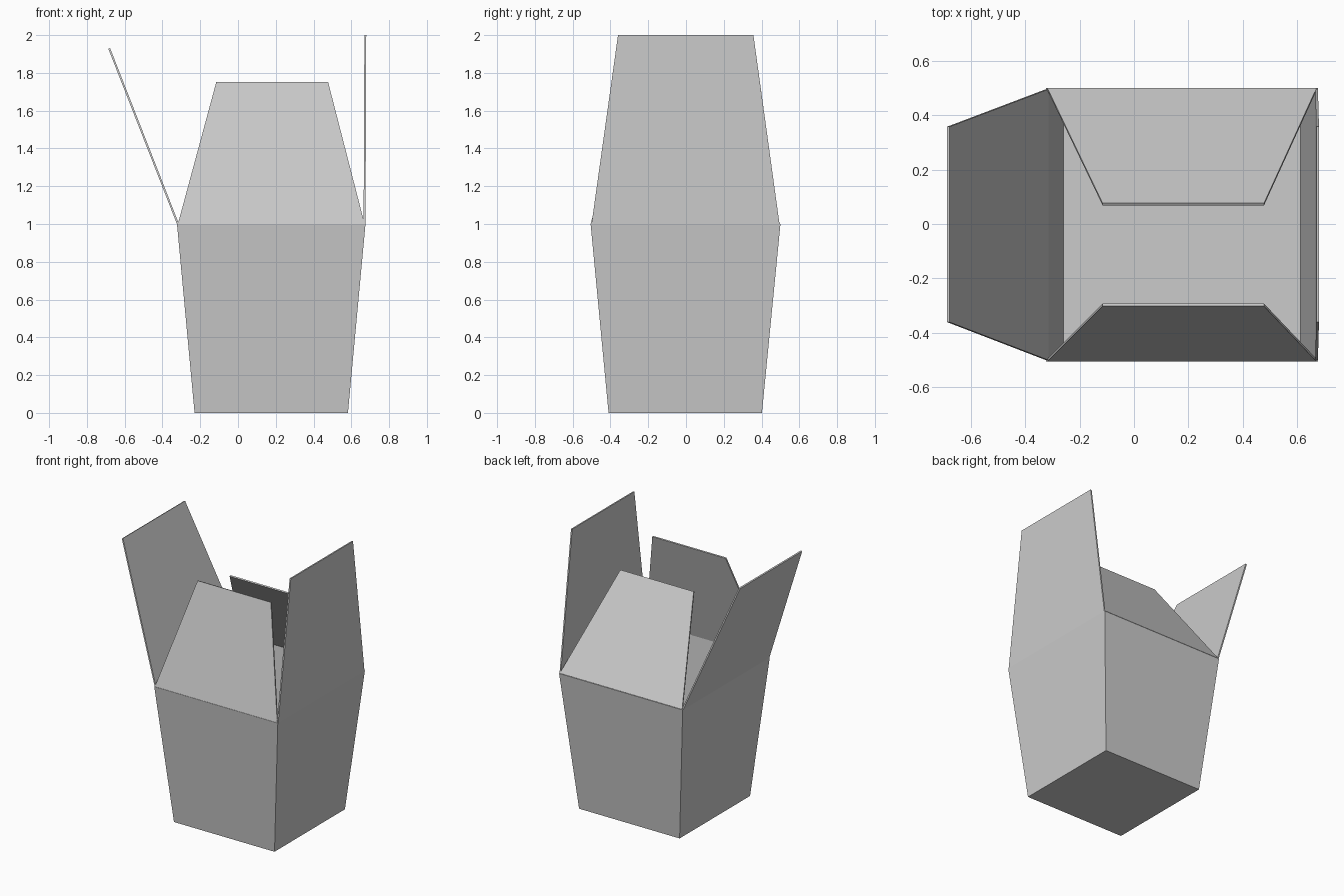
import bpy, bmesh

if "Cube" in bpy.data.objects:
    bpy.data.objects.remove(bpy.data.objects["Cube"])

THICK = 0.01


def mesh_object(name, verts, faces, offset=None):
    """Flat-faced mesh; given an offset it is thickened into card."""
    me = bpy.data.meshes.new(name)
    me.from_pydata(verts, [], faces)
    bm = bmesh.new()
    bm.from_mesh(me)
    bmesh.ops.recalc_face_normals(bm, faces=bm.faces)
    bm.to_mesh(me)
    bm.free()
    ob = bpy.data.objects.new(name, me)
    bpy.context.collection.objects.link(ob)
    if offset is not None:
        mod = ob.modifiers.new("card", 'SOLIDIFY')
        mod.thickness = THICK
        mod.offset = offset
        mod.use_even_offset = True
    return ob


def ring(z, inset=0.0):
    """Rectangle of the tapered carton at height z."""
    x0, x1 = -0.23 - 0.093 * z + inset, 0.582 + 0.093 * z - inset
    y0, y1 = -0.41 - 0.095 * z + inset, 0.402 + 0.098 * z - inset
    return [(x0, y0, z), (x1, y0, z), (x1, y1, z), (x0, y1, z)]


# Open tapered carton: base and four flaring walls
walls = [(i, (i + 1) % 4, (i + 1) % 4 + 4, i + 4) for i in range(4)]
box = mesh_object("carton_body", ring(0) + ring(1), [(3, 2, 1, 0)] + walls)
# keep the outer surface, thicken inward
me = box.data
if me.polygons[0].normal.z > 0:
    me.flip_normals()
mod = box.modifiers.new("card", 'SOLIDIFY')
mod.thickness, mod.offset, mod.use_even_offset = THICK, -1, True

# Raised inner floor
mesh_object("inner_floor", ring(0.42, THICK * 0.9), [(0, 1, 2, 3)])

# Four trapezoid flaps hinged on the rim: (hinge pair, tip pair)
rim = ring(1, THICK / 2)
flaps = {
    "front_flap": (rim[0], rim[1], (0.477, -0.297, 1.75), (-0.115, -0.297, 1.75)),
    "right_flap": (rim[1], rim[2], (0.674, 0.357, 2.0), (0.674, -0.36, 2.0)),
    "back_flap": (rim[2], rim[3], (-0.115, 0.072, 1.645), (0.477, 0.072, 1.645)),
    "left_flap": (rim[3], rim[0], (-0.682, -0.36, 1.93), (-0.682, 0.357, 1.93)),
}
for name, corners in flaps.items():
    mesh_object(name, list(corners), [(0, 1, 2, 3)], offset=0)
